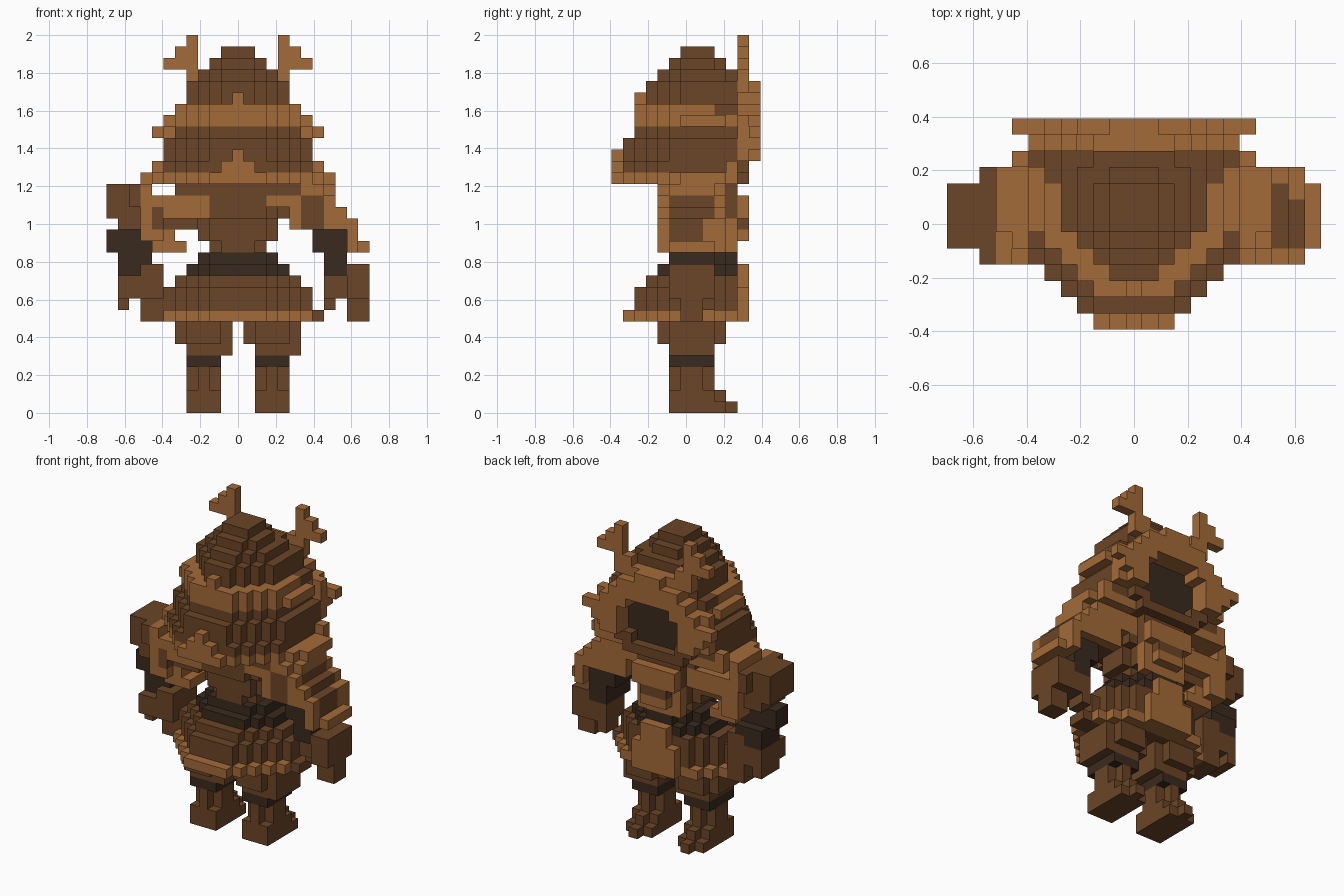
import bpy
import bmesh
from mathutils import Vector

if "Cube" in bpy.data.objects:
    bpy.data.objects.remove(bpy.data.objects["Cube"], do_unlink=True)

UNIT = 2 / 33          # edge length of one block
LIGHT, BROWN, DARK = 0, 1, 2


def make_material(name, rgb):
    mat = bpy.data.materials.new(name)
    mat.use_nodes = True
    mat.diffuse_color = (*rgb, 1)
    bsdf = mat.node_tree.nodes["Principled BSDF"]
    bsdf.inputs["Base Color"].default_value = (*rgb, 1)
    bsdf.inputs["Roughness"].default_value = 0.9
    return mat


MATERIALS = [
    make_material("light tan", (0.37, 0.145, 0.04)),
    make_material("mid brown", (0.147, 0.06, 0.02)),
    make_material("dark brown", (0.042, 0.023, 0.013)),
]

blocks = {}            # cell -> (part name, colour)


def box(part, colour, xs, ys, zs, mirror=False):
    """Fill an inclusive range of cells; a later part replaces an earlier one."""
    for x in range(xs[0], xs[1] + 1):
        for y in range(ys[0], ys[1] + 1):
            for z in range(zs[0], zs[1] + 1):
                blocks[x, y, z] = (part, colour)
                if mirror:
                    blocks[-x, y, z] = (part, colour)


def slab(part, colour, half, ys, zs, back=2, front=2):
    """Fill a horizontal slab whose corners are cut in steps."""
    for x in range(-half, half + 1):
        for y in range(ys[0], ys[1] + 1):
            side = half - abs(x)
            if side + y - ys[0] >= back and side + ys[1] - y >= front:
                box(part, colour, (x, x), (y, y), zs)


# Legs, with toes towards +y
for side, name in ((1, "left"), (-1, "right")):
    def leg(part, colour, xs, ys, zs):
        box(name + part, colour, tuple(sorted((side * xs[0], side * xs[1]))), ys, zs)
    leg("_foot", BROWN, (2, 4), (-1, 3), (0, 0))
    leg("_foot", BROWN, (3, 3), (4, 4), (0, 0))
    leg("_foot", BROWN, (2, 4), (-1, 2), (1, 1))
    leg("_foot", BROWN, (3, 3), (3, 3), (1, 1))
    leg("_shin", BROWN, (2, 4), (0, 1), (2, 3))
    leg("_shin", BROWN, (3, 3), (-1, 2), (2, 3))
    leg("_garter", DARK, (2, 4), (-1, 2), (4, 4))
    knee = (2, 5) if side > 0 else (1, 4)
    leg("_trouser", BROWN, knee, (-1, 2), (5, 5))
    leg("_trouser", BROWN, (1, 5), (-1, 2), (6, 7))
    leg("_trouser", BROWN, (2, 4), (-2, 3), (6, 7))

# Armoured skirt, flaring towards a pale hem
slab("skirt_hem", LIGHT, 7, (-5, 4), (8, 8), back=5, front=3)
box("skirt_hem", BROWN, (5, 7), (0, 1), (8, 8), mirror=True)
slab("skirt", BROWN, 5, (-3, 3), (8, 8), back=2)
slab("skirt", BROWN, 6, (-4, 4), (9, 10), back=4, front=3)
slab("skirt", BROWN, 5, (-3, 4), (11, 11), back=3)
box("skirt_panel", LIGHT, (-1, 1), (5, 5), (8, 12))
box("skirt_panel", LIGHT, (-2, 2), (5, 5), (8, 10))

# Belt
slab("belt", DARK, 4, (-2, 4), (12, 12))
slab("belt", DARK, 3, (-1, 4), (13, 13), back=1)

# Torso and chest plate
slab("torso", BROWN, 2, (-1, 3), (14, 14), back=1, front=1)
slab("torso", BROWN, 3, (-1, 4), (15, 16), back=1)
slab("torso", BROWN, 4, (-2, 4), (17, 19), back=2)
box("chest_plate", LIGHT, (-2, 2), (4, 4), (14, 16))
box("chest_plate", LIGHT, (-2, 2), (5, 5), (17, 18))
box("chest_plate", LIGHT, (-1, 1), (5, 5), (15, 16))
box("chest_lacing", BROWN, (-1, 1), (5, 5), (16, 16))

# Left arm hanging down: brown core between pale sleeve edges
for xs, z in (((3, 7), 19), ((3, 8), 18), ((5, 9), 17), ((5, 9), 16)):
    box("left_sleeve", LIGHT, xs, (-2, 3), (z, z))
    box("left_sleeve", BROWN, xs, (-1, 2), (z, z))
box("left_sleeve", BROWN, (3, 5), (-2, -2), (19, 19))
box("left_sleeve", BROWN, (6, 7), (-2, -2), (16, 18))
box("left_shoulder_edge", LIGHT, (8, 8), (-1, 2), (19, 19))
box("left_sleeve", LIGHT, (10, 10), (-2, 3), (15, 16))
box("left_sleeve", BROWN, (10, 10), (-1, 1), (15, 16))
box("left_cuff", LIGHT, (10, 11), (-1, 2), (14, 14))
box("left_cuff", LIGHT, (10, 10), (-2, 3), (14, 14))
box("left_forearm", DARK, (7, 9), (-1, 2), (14, 15))
box("left_forearm", DARK, (8, 9), (-1, 2), (12, 13))
box("left_hand", BROWN, (10, 11), (-1, 2), (10, 12))
box("left_hand", BROWN, (8, 9), (0, 2), (10, 11))
box("left_hand", BROWN, (10, 11), (0, 1), (8, 9))
box("left_thumb", BROWN, (8, 8), (1, 2), (9, 9))

# Right arm, bent outwards with a raised shoulder guard
box("right_sleeve", LIGHT, (-8, -3), (-2, 3), (17, 18))
box("right_sleeve", LIGHT, (-8, -8), (-2, 3), (19, 19))
box("right_sleeve", LIGHT, (-5, -3), (-1, 2), (19, 19))
box("right_sleeve", BROWN, (-5, -3), (-2, -2), (19, 19))
box("right_sleeve", BROWN, (-8, -4), (-1, 2), (16, 16))
box("right_sleeve", LIGHT, (-8, -7), (-2, 3), (15, 16))
box("right_sleeve", BROWN, (-7, -7), (-2, -2), (16, 17))
box("right_cuff", LIGHT, (-5, -5), (-1, 2), (14, 14))
box("right_cuff", LIGHT, (-7, -6), (-1, 2), (14, 15))
box("right_guard", BROWN, (-11, -9), (-1, 2), (17, 19))
box("right_guard", BROWN, (-9, -9), (-2, 3), (18, 19))
box("right_guard", BROWN, (-10, -9), (-1, 2), (16, 16))
box("right_forearm", DARK, (-11, -9), (0, 1), (15, 15))
box("right_forearm", DARK, (-11, -8), (0, 1), (14, 14))
box("right_forearm", DARK, (-10, -8), (0, 2), (12, 13))
box("right_hand", BROWN, (-10, -7), (-1, 2), (10, 11))
box("right_hand", BROWN, (-8, -7), (-1, 2), (12, 12))
box("right_hand", BROWN, (-10, -10), (0, 2), (9, 9))
box("right_hand", BROWN, (-8, -7), (0, 2), (8, 9))

# Neck guard: brown plates over a pale flange
slab("neck_flange", LIGHT, 8, (-6, 4), (20, 20), back=6, front=1)
box("neck_flange", LIGHT, (7, 7), (4, 4), (21, 21), mirror=True)
slab("neck_guard", BROWN, 6, (-5, 4), (21, 21), back=3, front=0)
slab("neck_guard", BROWN, 6, (-5, 4), (22, 23), back=4, front=0)
slab("neck_guard", BROWN, 5, (-4, 4), (24, 24), back=3, front=0)
box("back_point", LIGHT, (-1, 1), (-6, -6), (21, 21))
box("back_point", LIGHT, (0, 0), (-6, -6), (22, 22))

# Helmet band and stepped dome
slab("helmet_band", LIGHT, 6, (-4, 4), (25, 25), back=4, front=1)
slab("helmet_band", LIGHT, 5, (-4, 4), (26, 26), back=3, front=0)
box("helmet_band", BROWN, (5, 5), (3, 4), (26, 26), mirror=True)
slab("dome", BROWN, 4, (-3, 4), (27, 28), back=3, front=0)
box("band_point", LIGHT, (0, 0), (-4, -4), (27, 27))
slab("dome", BROWN, 3, (-2, 4), (29, 29), front=1)
slab("dome", BROWN, 2, (-1, 3), (30, 30), back=1, front=1)
box("dome", BROWN, (-1, 1), (0, 2), (31, 31))

# Dark face set behind the chin guard, brow and side plates
box("face", DARK, (-2, 2), (4, 4), (21, 25))
box("face", DARK, (-3, 3), (4, 4), (22, 24))
box("chin_guard", BROWN, (-3, 3), (4, 5), (20, 20))
box("chin_guard", BROWN, (3, 4), (4, 5), (21, 21), mirror=True)

# Brow and turned-back side plates
box("side_plate", LIGHT, (4, 6), (5, 5), (22, 25), mirror=True)
box("side_plate", LIGHT, (4, 6), (6, 6), (23, 24), mirror=True)
box("side_plate", LIGHT, (4, 5), (6, 6), (22, 22), mirror=True)
box("side_plate", LIGHT, (7, 7), (6, 6), (24, 24), mirror=True)
box("brow", LIGHT, (3, 5), (5, 6), (25, 25), mirror=True)
box("brow", LIGHT, (-4, 4), (5, 6), (26, 26))
box("brow", LIGHT, (-3, 3), (5, 6), (27, 27))
box("brow", LIGHT, (-1, 1), (5, 6), (28, 28))

# Antler crest
for xs, z in (((2, 4), 28), ((3, 4), 29), ((4, 6), 30), ((4, 5), 31), ((4, 4), 32)):
    box("antlers", LIGHT, xs, (5, 5), (z, z), mirror=True)

# Turn the cells into one mesh per part, keeping only exposed faces
AXES = [Vector((1, 0, 0)), Vector((0, 1, 0)), Vector((0, 0, 1))]


def build(part):
    bm = bmesh.new()
    for cell, (name, colour) in blocks.items():
        if name != part:
            continue
        centre = Vector(cell) + AXES[2] / 2
        for a in range(3):
            for sign in (1, -1):
                n = AXES[a] * sign
                if tuple(int(c) for c in Vector(cell) + n) in blocks:
                    continue
                u = AXES[(a + 1) % 3] / 2
                v = AXES[(a + 2) % 3] / 2 * sign
                mid = centre + n / 2
                corners = (mid - u - v, mid + u - v, mid + u + v, mid - u + v)
                face = bm.faces.new([bm.verts.new(c * UNIT) for c in corners])
                face.material_index = colour
    bmesh.ops.remove_doubles(bm, verts=bm.verts, dist=UNIT / 100)
    mesh = bpy.data.meshes.new(part)
    bm.to_mesh(mesh)
    bm.free()
    for mat in MATERIALS:
        mesh.materials.append(mat)
    bpy.context.collection.objects.link(bpy.data.objects.new(part, mesh))


for part in sorted({name for name, colour in blocks.values()}):
    build(part)
